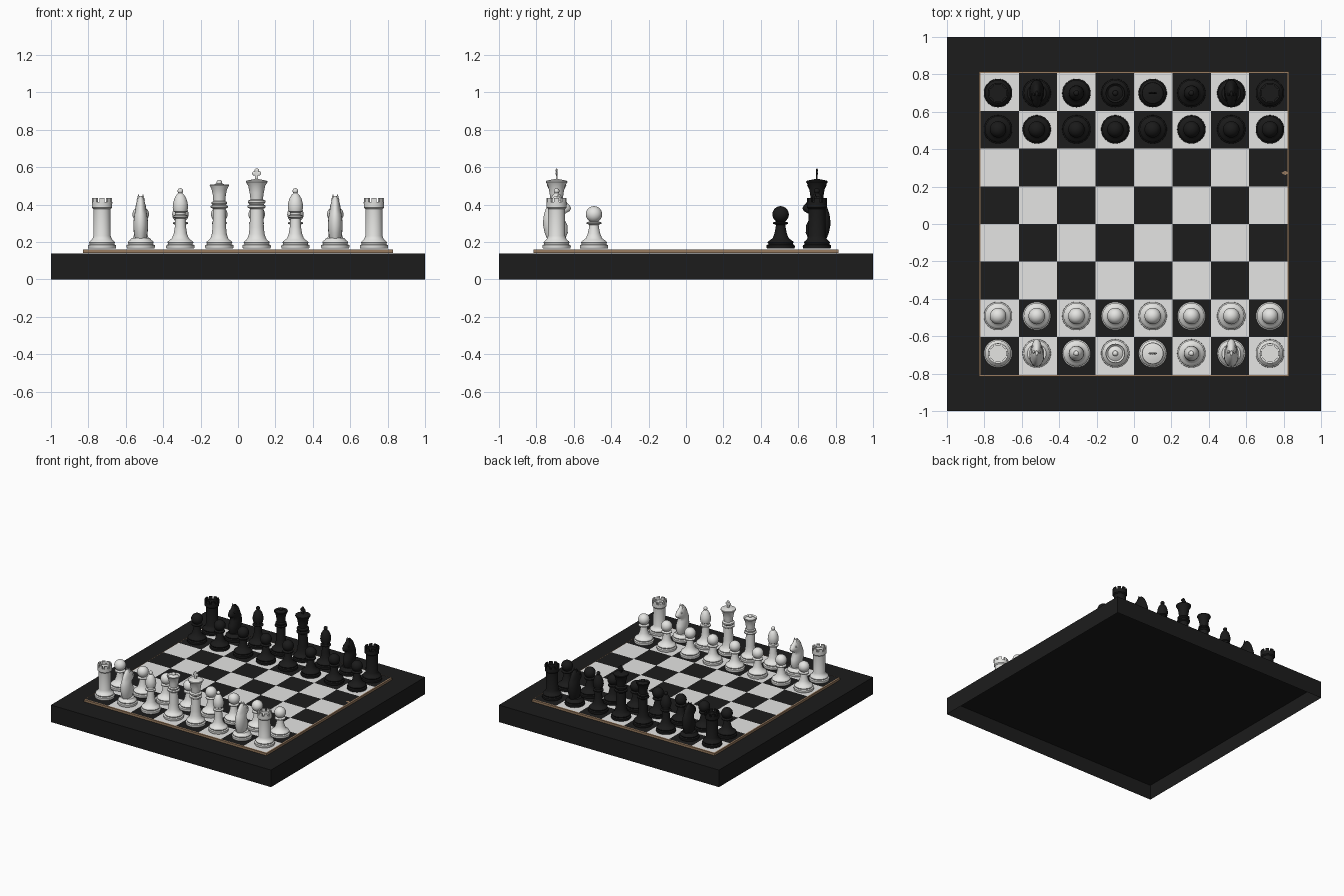
import bpy, bmesh, math
from mathutils import Matrix, Vector

if "Cube" in bpy.data.objects:
    bpy.data.objects.remove(bpy.data.objects["Cube"])


def material(name, rgb):
    m = bpy.data.materials.new(name)
    m.use_nodes = True
    m.diffuse_color = (*rgb, 1)
    m.node_tree.nodes["Principled BSDF"].inputs["Base Color"].default_value = (*rgb, 1)
    return m


CHARCOAL = material("charcoal", (.0115, .0115, .0115))
PALE = material("pale_grey", (.78, .78, .77))
BROWN = material("brown", (.32, .2, .115))
IVORY = material("ivory", (.78, .78, .76))
EBONY = material("ebony", (.0105, .0105, .0105))


def to_mesh(bm, name, *mats, smooth=False):
    if smooth:
        for f in bm.faces:
            f.smooth = True
        for e in bm.edges:
            e.smooth = e.calc_face_angle(0) < math.radians(40)
    me = bpy.data.meshes.new(name)
    bm.to_mesh(me)
    bm.free()
    for m in mats:
        me.materials.append(m)
    return me


def place(me, name, loc=(0, 0, 0), turn=0):
    ob = bpy.data.objects.new(name, me)
    ob.location = loc
    ob.rotation_euler.z = turn
    bpy.context.collection.objects.link(ob)


def box(bm, center, size, turn=0):
    m = Matrix.Rotation(turn, 4, 'Z') @ Matrix.Translation(center) @ Matrix.Diagonal((*size, 1))
    return bmesh.ops.create_cube(bm, size=1, matrix=m)["verts"]


def ball(bm, center, r, squash=(1, 1, 1)):
    m = Matrix.Translation(center) @ Matrix.Diagonal((*squash, 1))
    bmesh.ops.create_uvsphere(bm, u_segments=24, v_segments=14, radius=r, matrix=m)


def lathe(profile):
    bm = bmesh.new()
    vs = [bm.verts.new((r, 0, z)) for r, z in profile]
    es = [bm.edges.new(p) for p in zip(vs, vs[1:])]
    bmesh.ops.spin(bm, geom=vs + es, cent=(0, 0, 0), axis=(0, 0, 1),
                   angle=math.tau, steps=32, use_merge=True)
    bmesh.ops.remove_doubles(bm, verts=bm.verts, dist=.0001)
    bmesh.ops.recalc_face_normals(bm, faces=bm.faces)
    return bm


# Foot shared by every piece
FOOT = [(0, 0), (.073, 0), (.076, .008), (.075, .018), (.066, .023), (.066, .027),
        (.07, .032), (.067, .038), (.056, .046)]


def pawn():
    bm = lathe(FOOT + [(.043, .056), (.034, .078), (.028, .105), (.025, .127), (.04, .133),
                       (.04, .14), (.022, .146), (.018, .155), (0, .155)])
    ball(bm, (0, 0, .183), .044)
    return bm


def rook():
    bm = lathe(FOOT + [(.05, .056), (.046, .068), (.045, .2), (.046, .212), (.054, .22),
                       (.055, .25), (.042, .25), (.042, .244), (0, .244)])
    # Battlements
    for i in range(8):
        box(bm, (.048, 0, .258), (.012, .026, .024), i * math.tau / 8)
    return bm


def bishop():
    bm = lathe(FOOT + [(.045, .056), (.036, .078), (.03, .115), (.027, .162), (.04, .168),
                       (.04, .176), (.028, .181), (.028, .193), (.036, .198), (.041, .22),
                       (.039, .243), (.032, .268), (.02, .288), (.009, .298), (0, .3)])
    ball(bm, (0, 0, .308), .015)
    return bm


def queen():
    bm = lathe(FOOT + [(.047, .056), (.04, .078), (.036, .115), (.033, .212), (.046, .22),
                       (.046, .228), (.035, .233), (.041, .24), (.041, .248), (.032, .254),
                       (.035, .288), (.041, .316), (.052, .338), (.05, .344), (.04, .335),
                       (.026, .344), (.012, .35), (0, .35)])
    ball(bm, (0, 0, .353), .015)
    return bm


def king():
    bm = lathe(FOOT + [(.049, .056), (.042, .078), (.038, .115), (.035, .212), (.048, .22),
                       (.048, .23), (.037, .236), (.046, .246), (.046, .256), (.033, .263),
                       (.038, .3), (.045, .335), (.058, .356), (.056, .362), (.045, .365),
                       (.015, .371), (0, .371)])
    # Thin cross finial with rounded arms
    box(bm, (0, 0, .392), (.016, .008, .05))
    for x, z in ((0, .417), (-.012, .402), (.012, .402)):
        ball(bm, (x, 0, z), .012, (1, .4, 1))
    return bm


def knight():
    bm = lathe(FOOT + [(.05, .056), (0, .06)])
    # Horse neck and head lofted from oval slices: height, back, front, half width
    slices = [(.05, -.05, .045, .03), (.085, -.064, .06, .037), (.125, -.072, .058, .04),
              (.16, -.071, .04, .037), (.185, -.067, .042, .033), (.2, -.062, .07, .031),
              (.215, -.057, .078, .029), (.232, -.05, .07, .026), (.252, -.037, .046, .021),
              (.27, -.022, .028, .014), (.28, -.012, .016, .006)]
    rings = []
    for z, back, front, half in slices:
        mid, reach = (front + back) / 2, (front - back) / 2
        angles = [math.tau * i / 20 for i in range(20)]
        rings.append([bm.verts.new((half * math.cos(a), mid + reach * math.sin(a), z))
                      for a in angles])
    for low, high in zip(rings, rings[1:]):
        for i in range(20):
            j = (i + 1) % 20
            bm.faces.new((low[i], low[j], high[j], high[i]))
    bm.faces.new(rings[-1])
    # Ears and eyes
    for s in (-1, 1):
        m = Matrix.Translation((s * .012, .008, .274))
        bmesh.ops.create_cone(bm, segments=12, radius1=.011, radius2=.001, depth=.034,
                              cap_ends=True, matrix=m)
        ball(bm, (s * .02, .036, .232), .007)
    return bm


# Hollow base with a recessed underside
bm = bmesh.new()
box(bm, (0, 0, .07), (2, 2, .14))
for f in bm.faces:
    if f.normal.z < -.5:
        for v in f.verts:
            v.co.z = 0
        inset = bmesh.ops.inset_region(bm, faces=[f], thickness=.002)
        bmesh.ops.translate(bm, verts=f.verts, vec=(0, 0, .122))
        break
place(to_mesh(bm, "base", CHARCOAL), "board_base")

# Brown trim plate
bm = bmesh.new()
box(bm, (0, 0, .151), (1.66, 1.63, .018))
place(to_mesh(bm, "trim", BROWN), "board_trim")

# Chequered playing field
bm = bmesh.new()
bmesh.ops.create_grid(bm, x_segments=8, y_segments=8, size=1)
for f in bm.faces:
    c = f.calc_center_median()
    f.material_index = (math.floor(c.x * 4) + math.floor(c.y * 4)) % 2
for v in bm.verts:
    v.co = Vector((v.co.x * .821, v.co.y * .806, .1625))
place(to_mesh(bm, "squares", CHARCOAL, PALE), "board_squares")

# Small brown marker by the edge
bm = bmesh.new()
bmesh.ops.create_circle(bm, segments=4, radius=1, cap_ends=True,
                        matrix=Matrix.Translation((.808, .273, .1645))
                        @ Matrix.Diagonal((.02, .012, 1, 1)))
place(to_mesh(bm, "marker", BROWN), "edge_marker")

# Two facing armies
FILES = [-.727, -.52, -.308, -.1, .1, .307, .52, .727]
BUILDERS = {"pawn": pawn, "rook": rook, "knight": knight,
            "bishop": bishop, "queen": queen, "king": king}
BACK_ROW = ["rook", "knight", "bishop", "queen", "king", "bishop", "knight", "rook"]
for side, mat, back, front, turn in (("light", IVORY, -.692, -.492, 0),
                                     ("dark", EBONY, .7, .506, math.pi)):
    meshes = {k: to_mesh(b(), side + "_" + k, mat, smooth=True) for k, b in BUILDERS.items()}
    for i, (x, kind) in enumerate(zip(FILES, BACK_ROW), 1):
        place(meshes[kind], f"{side}_{kind}_{i}", (x, back, .165), turn)
        place(meshes["pawn"], f"{side}_pawn_{i}", (x, front, .165), turn)
